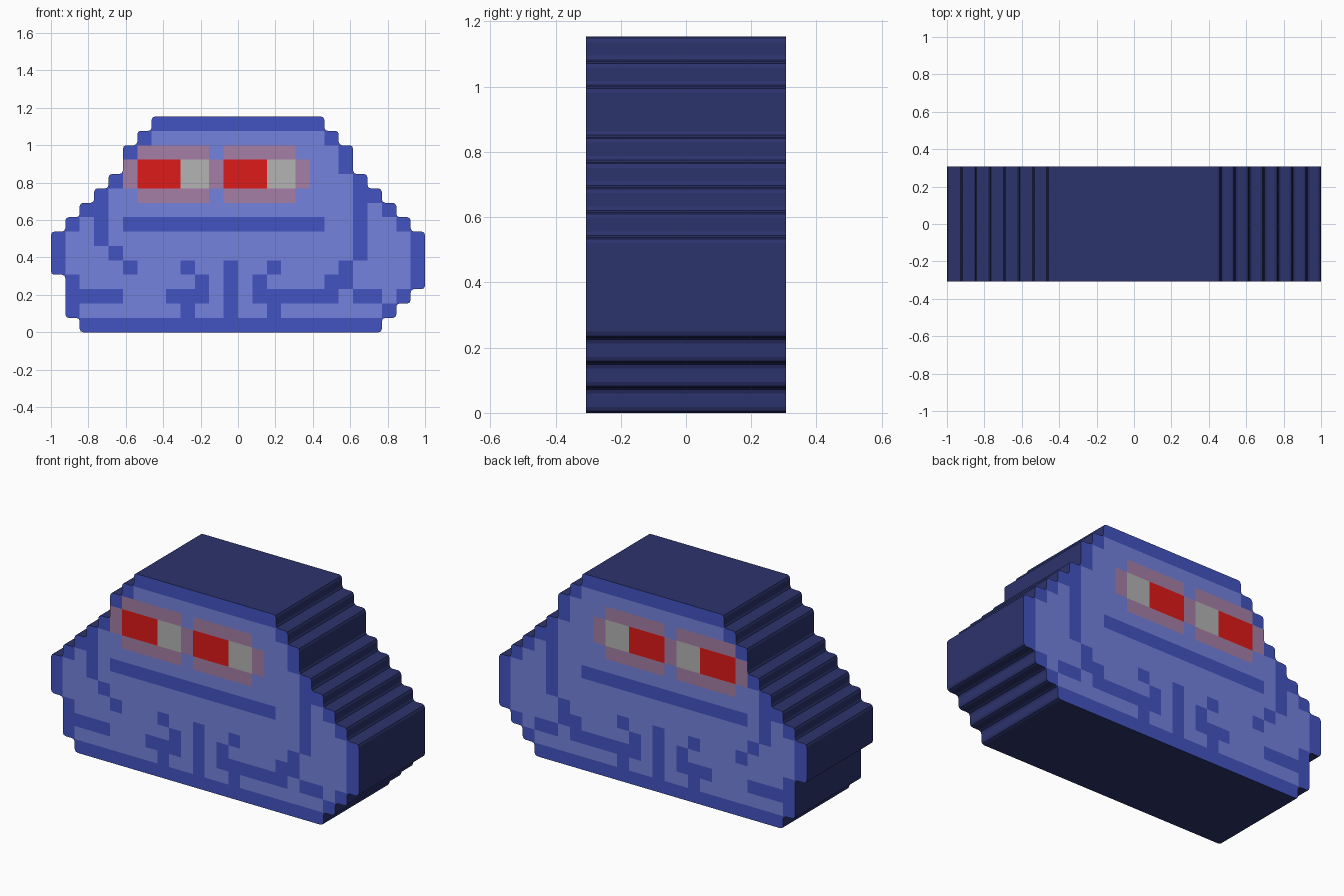
import bpy, bmesh

if "Cube" in bpy.data.objects:
    bpy.data.objects.remove(bpy.data.objects["Cube"])

CELL = 2 / 26      # pixel size
HALF = 0.307       # half depth of the slab

# Pixel picture, top row first: # outline, o skin, p eye rim, r iris, g eye white
ROWS = [
    "." * 7 + "#" * 12 + "." * 7,
    "......#" + "o" * 12 + "#......",
    ".....#pppppopppppooo#.....",
    ".....prrrggprrrggpoo#.....",
    "....#prrrggprrrggpooo#....",
    "...#oopppppopppppoooo##...",
    "..##" + "o" * 17 + "#o#..",
    ".#o#o" + "#" * 14 + "oo#oo#.",
    "#oo#" + "o" * 17 + "#ooo#",
    "#ooo#" + "o" * 16 + "#ooo#",
    "#oooo#ooo#oo#oo#oooo#oooo#",
    ".#oooooooo#o#o#oooo##oooo#",
    ".####ooo###o#o######o##o#.",
    ".#ooooooo#oo#oo#ooooooo#..",
    ".." + "#" * 21 + "...",
][::-1]


def material(name, rgb):
    lin = [((c / 255 + 0.055) / 1.055) ** 2.4 if c > 10 else c / 3300 for c in rgb]
    m = bpy.data.materials.new(name)
    m.diffuse_color = (*lin, 1)
    m.use_nodes = True
    m.node_tree.nodes["Principled BSDF"].inputs["Base Color"].default_value = m.diffuse_color
    return m


def make_object(name, bm, mats):
    me = bpy.data.meshes.new(name)
    bm.to_mesh(me)
    bm.free()
    for m in mats:
        me.materials.append(m)
    ob = bpy.data.objects.new(name, me)
    bpy.context.collection.objects.link(ob)
    return ob


# Stepped outline traced up the right side and down the left
right = [(len(r.rstrip(".")), j + k) for j, r in enumerate(ROWS) for k in (0, 1)]
left = [(26 - len(r.lstrip(".")), j + k) for j, r in enumerate(ROWS) for k in (0, 1)]
loop = list(dict.fromkeys(right + left[::-1]))
n = len(loop)
outline = [p for i, p in enumerate(loop)
           if not any(loop[i - 1][a] == p[a] == loop[(i + 1) % n][a] for a in (0, 1))]

# Body slab: extruded outline with softened steps, navy sides and blue faces
bm = bmesh.new()
face = bm.faces.new([bm.verts.new((x * CELL - 1, -HALF, z * CELL)) for x, z in outline])
ext = bmesh.ops.extrude_face_region(bm, geom=[face], use_keep_orig=True)
bmesh.ops.translate(bm, vec=(0, 2 * HALF, 0),
                    verts=[v for v in ext["geom"] if isinstance(v, bmesh.types.BMVert)])
bm.normal_update()
depth_edges = [e for e in bm.edges if abs(e.verts[0].co.y - e.verts[1].co.y) > HALF]
bmesh.ops.bevel(bm, geom=depth_edges, offset=0.018, segments=2, profile=0.5, affect="EDGES")
bmesh.ops.recalc_face_normals(bm, faces=bm.faces)
for f in bm.faces:
    f.material_index = 1 if abs(f.normal.y) > 0.9 else 0
make_object("body_slab", bm, [material("navy", (44, 51, 108)), material("blue", (68, 84, 194))])


# Coloured pixels: one thin strip per run of equal cells, on front and back
def pixel_panels(name, key, rgb):
    bm = bmesh.new()
    for j, row in enumerate(ROWS):
        i = 0
        while i < 26:
            k = i
            while k < 26 and row[k] == key:
                k += 1
            if k > i:
                x0, x1, z0, z1 = i * CELL - 1, k * CELL - 1, j * CELL, (j + 1) * CELL
                quad = [(x0, z0), (x1, z0), (x1, z1), (x0, z1)]
                y = HALF + 0.002
                bm.faces.new([bm.verts.new((x, -y, z)) for x, z in quad])
                bm.faces.new([bm.verts.new((x, y, z)) for x, z in quad[::-1]])
            i = max(k, i + 1)
    make_object(name, bm, [material(name + "_colour", rgb)])


pixel_panels("skin", "o", (116, 130, 220))
pixel_panels("eye_rims", "p", (166, 126, 166))
pixel_panels("irises", "r", (222, 25, 25))
pixel_panels("eye_whites", "g", (180, 180, 180))
